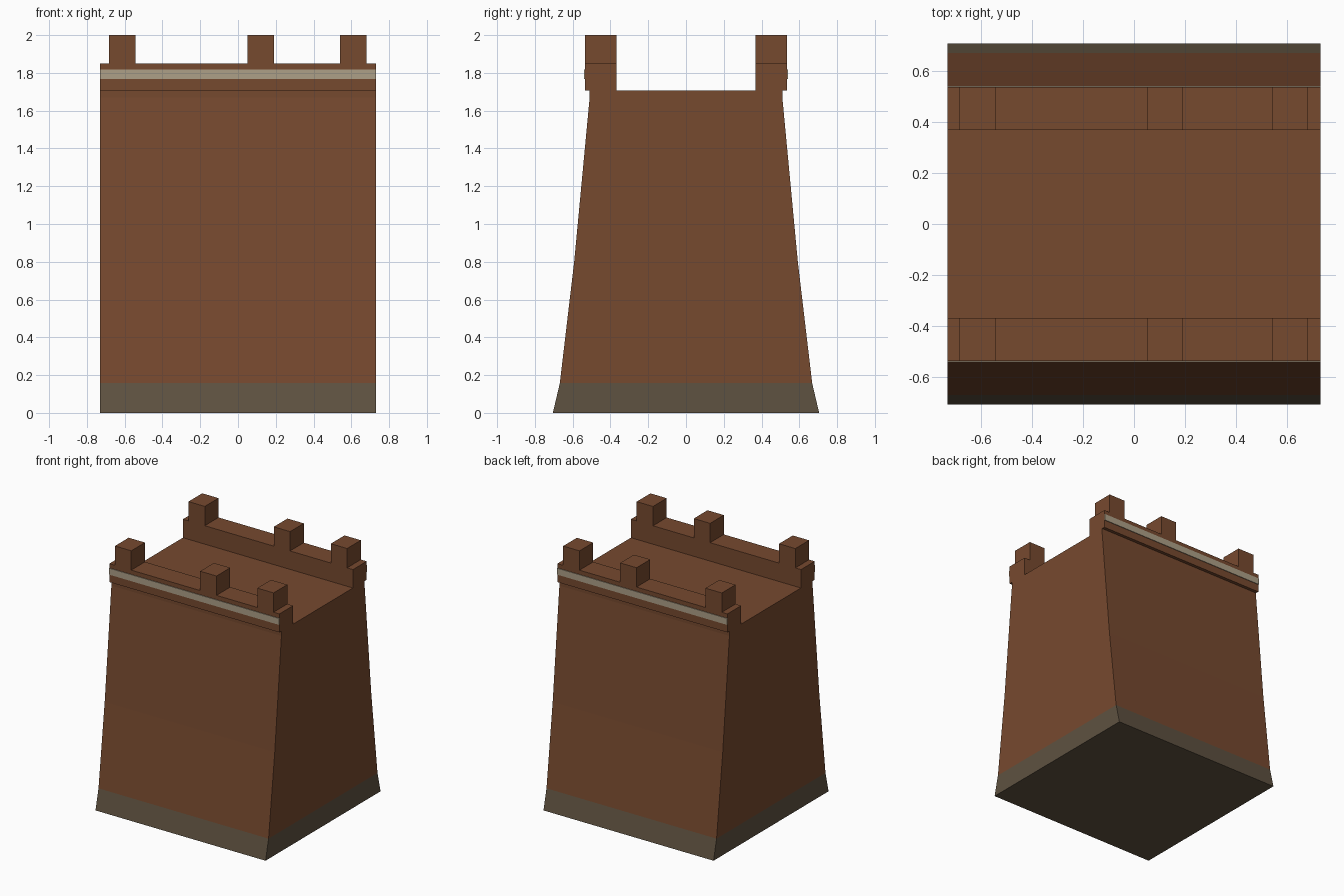
import bpy, bmesh

if "Cube" in bpy.data.objects:
    bpy.data.objects.remove(bpy.data.objects["Cube"])

HALF_W = 0.73


def material(name, rgb):
    m = bpy.data.materials.new(name)
    m.diffuse_color = (*rgb, 1)
    m.use_nodes = True
    m.node_tree.nodes["Principled BSDF"].inputs["Base Color"].default_value = m.diffuse_color
    return m


BRICK = material("brown brick", (0.183, 0.067, 0.028))
STONE = material("dark stone", (0.114, 0.084, 0.052))
TRIM = material("pale trim", (0.42, 0.35, 0.245))


def finish(name, bm, mat):
    bmesh.ops.recalc_face_normals(bm, faces=bm.faces)
    me = bpy.data.meshes.new(name)
    bm.to_mesh(me)
    bm.free()
    me.materials.append(mat)
    ob = bpy.data.objects.new(name, me)
    bpy.context.collection.objects.link(ob)
    return ob


def wall_section(name, half_profile, mat):
    """Mirror a (y, z) half profile and extrude it along x."""
    outline = half_profile + [(-y, z) for y, z in reversed(half_profile)]
    bm = bmesh.new()
    face = bm.faces.new([bm.verts.new((-HALF_W, y, z)) for y, z in outline])
    ext = bmesh.ops.extrude_face_region(bm, geom=[face])
    verts = [v for v in ext["geom"] if isinstance(v, bmesh.types.BMVert)]
    bmesh.ops.translate(bm, verts=verts, vec=(2 * HALF_W, 0, 0))
    return finish(name, bm, mat)


def box(name, x0, x1, y0, y1, z0, z1, mat):
    bm = bmesh.new()
    bmesh.ops.create_cube(bm, size=1)
    for v in bm.verts:
        v.co = (x1 if v.co.x > 0 else x0,
                y1 if v.co.y > 0 else y0,
                z1 if v.co.z > 0 else z0)
    return finish(name, bm, mat)


# Stone footing and battered wall body
wall_section("footing", [(0.705, 0), (0.668, 0.157)], STONE)
wall_section("wall_body", [(0.668, 0.157), (0.592, 0.80), (0.51, 1.67), (0.51, 1.707)], BRICK)

# Parapets, trim bands and merlons on front and back
for side, s in (("front", -1), ("back", 1)):
    ya, yb = sorted((s * 0.367, s * 0.535))
    box(side + "_parapet", -HALF_W, HALF_W, ya, yb, 1.707, 1.85, BRICK)
    ta, tb = sorted((s * 0.535, s * 0.54))
    box(side + "_trim_band", -HALF_W, HALF_W, ta, tb, 1.767, 1.817, TRIM)
    for i, x in enumerate((-0.612, 0.12, 0.61)):
        box(f"{side}_merlon_{i + 1}", x - 0.07, x + 0.07, ya, yb, 1.85, 2.0, BRICK)
